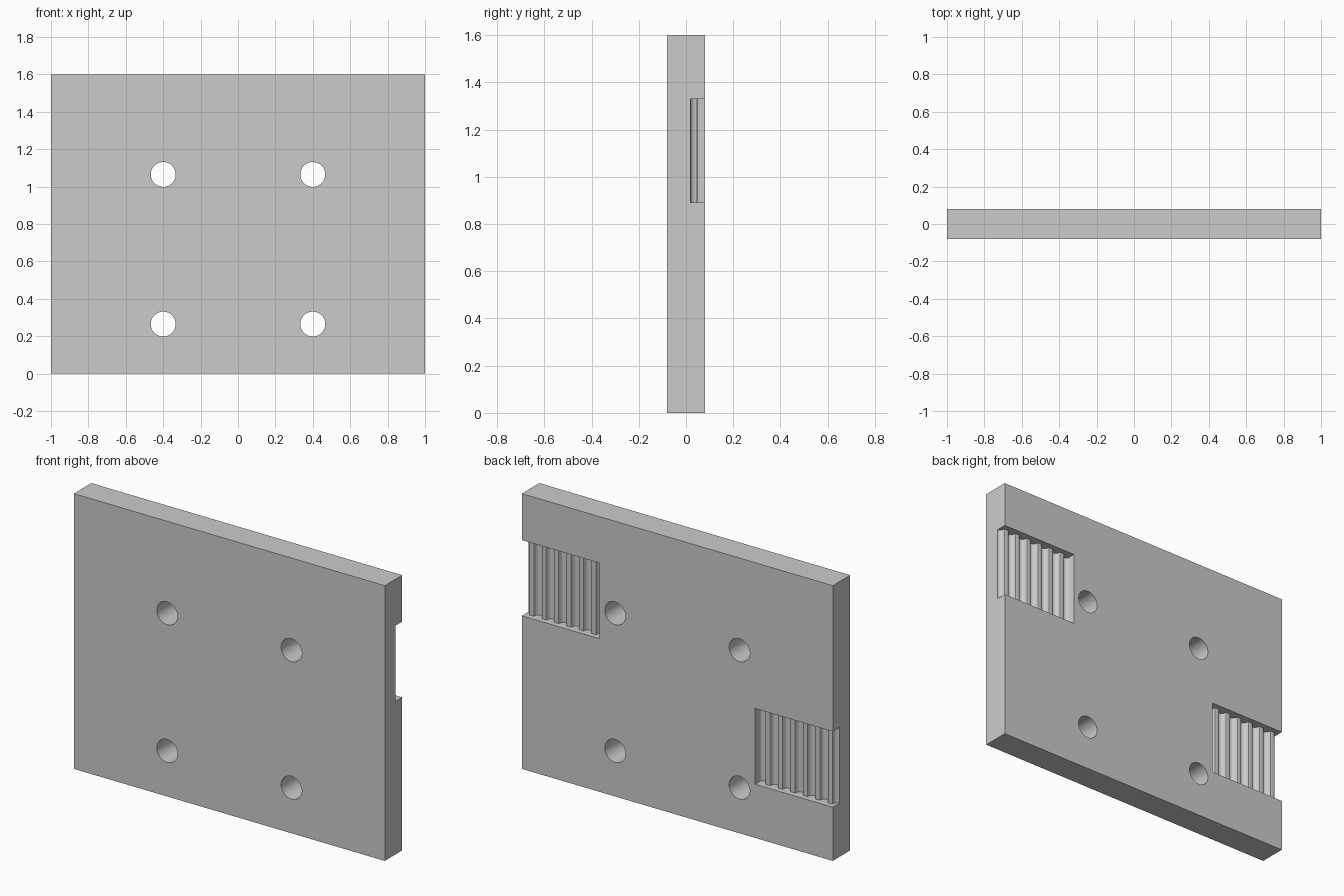
import bpy
import bmesh

if "Cube" in bpy.data.objects:
    bpy.data.objects.remove(bpy.data.objects["Cube"], do_unlink=True)

grey = bpy.data.materials.new("plain grey")
grey.use_nodes = True
colour = (0.6, 0.6, 0.6, 1)
grey.diffuse_color = colour
grey.node_tree.nodes["Principled BSDF"].inputs["Base Color"].default_value = colour


def prism(name, outline, axis, start, end):
    """Extrude a closed 2D outline along y (outline is x, z) or z (outline is x, y)."""
    bm = bmesh.new()
    place = (lambda a, b, t: (a, t, b)) if axis == "y" else (lambda a, b, t: (a, b, t))
    low = [bm.verts.new(place(a, b, start)) for a, b in outline]
    high = [bm.verts.new(place(a, b, end)) for a, b in outline]
    bm.faces.new(low)
    bm.faces.new(high)
    n = len(outline)
    for i in range(n):
        j = (i + 1) % n
        bm.faces.new((low[i], low[j], high[j], high[i]))
    bmesh.ops.recalc_face_normals(bm, faces=bm.faces)
    mesh = bpy.data.meshes.new(name)
    bm.to_mesh(mesh)
    bm.free()
    mesh.materials.append(grey)
    obj = bpy.data.objects.new(name, mesh)
    bpy.context.collection.objects.link(obj)
    return obj


def cut(target, cutter):
    """Subtract a cutter from the target, then discard it."""
    cutter.hide_render = True
    mod = target.modifiers.new("cut", "BOOLEAN")
    mod.operation = "DIFFERENCE"
    mod.solver = "EXACT"
    mod.object = cutter
    bpy.context.view_layer.objects.active = target
    bpy.ops.object.modifier_apply(modifier=mod.name)
    bpy.data.objects.remove(cutter, do_unlink=True)


def circle_cutter(x, z, radius):
    bpy.ops.mesh.primitive_cylinder_add(vertices=48, radius=radius, depth=0.4,
                                        location=(x, 0, z), rotation=(1.570796, 0, 0))
    obj = bpy.context.object
    obj.name = "hole_cutter"
    obj.data.materials.append(grey)
    return obj


# Half of one rounded groove: distance from its middle, depth below the ridge tops
half = [(0.0299, 0), (0.0259, 0.0015), (0.0239, 0.0052), (0.0231, 0.0095),
        (0.0219, 0.0137), (0.0202, 0.0178), (0.0181, 0.0216), (0.0143, 0.0255),
        (0.0099, 0.0283), (0.0051, 0.03), (0, 0.0306)]
groove = [(-d, h) for d, h in half] + [(d, h) for d, h in reversed(half[:-1])]

# Toothed slot outline, from its inner wall out past the plate's edge
ridge_y, pitch, inner = 0.049, 0.08, 0.5
slot = [(inner, 0.12), (inner, ridge_y - 0.018)]
for k in range(6, -1, -1):
    middle = 1 - k * pitch
    slot += [(middle + d, ridge_y - h) for d, h in groove if middle + d > inner + 0.0005]
slot.append((slot[-1][0], 0.12))

# Plate
plate = prism("plate", [(-1, 0), (1, 0), (1, 1.6), (-1, 1.6)], "y", -0.08, 0.08)

# Four through holes
for x in (-0.4, 0.4):
    for z in (0.265, 1.065):
        cut(plate, circle_cutter(x, z, 0.0665))

# Toothed slots in the back, one open to each side
for side, bottom in ((1, 0.89), (-1, 0.312)):
    cut(plate, prism("slot_cutter", [(side * x, y) for x, y in slot], "z",
                     bottom, bottom + 0.44))

# Smooth curved walls, sharp edges
bpy.ops.object.select_all(action="DESELECT")
plate.select_set(True)
bpy.context.view_layer.objects.active = plate
bpy.ops.object.shade_smooth_by_angle(angle=0.5)
